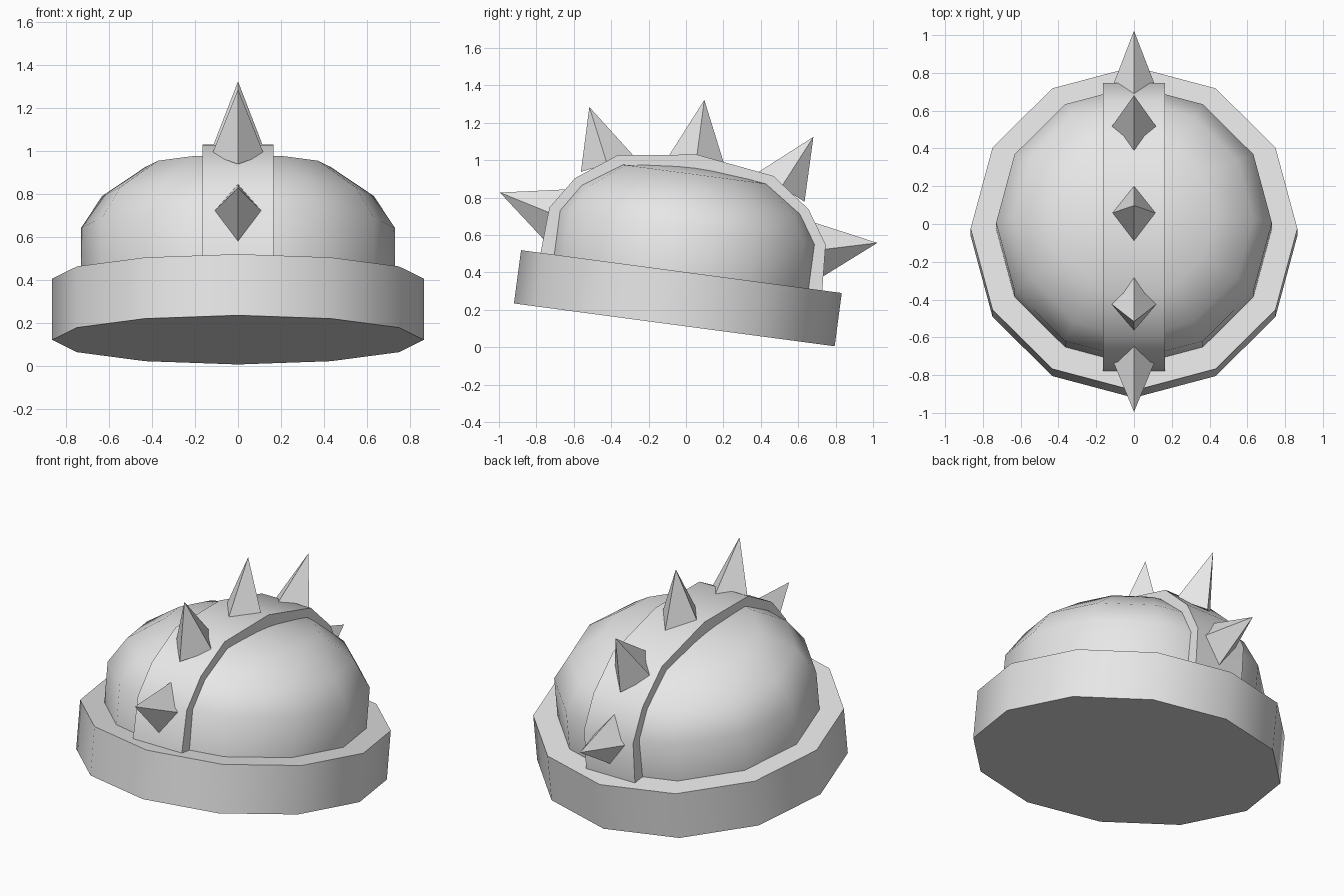
import bpy, bmesh, math
from mathutils import Matrix, Vector

cube = bpy.data.objects.get("Cube")
if cube:
    bpy.data.objects.remove(cube, do_unlink=True)

steel = bpy.data.materials.new("plain_grey")
steel.use_nodes = True
GREY = (0.8, 0.8, 0.8, 1)
steel.diffuse_color = GREY
steel.node_tree.nodes["Principled BSDF"].inputs["Base Color"].default_value = GREY

# The whole helmet leans towards its back
TILT = Matrix.Translation((0, -0.0625, 0.12)) @ Matrix.Rotation(math.radians(-7.6), 4, "X")
SIDES = 12


def finish(name, bm, smooth=None):
    bmesh.ops.recalc_face_normals(bm, faces=bm.faces[:])
    bm.transform(TILT)
    mesh = bpy.data.meshes.new(name)
    bm.to_mesh(mesh)
    bm.free()
    mesh.materials.append(steel)
    obj = bpy.data.objects.new(name, mesh)
    bpy.context.collection.objects.link(obj)
    if smooth:
        bpy.ops.object.select_all(action="DESELECT")
        obj.select_set(True)
        bpy.context.view_layer.objects.active = obj
        bpy.ops.object.shade_smooth_by_angle(angle=math.radians(smooth))


def lathe(name, profile, apex=None, smooth=45):
    """Stack rings of (radius, height), closed by a flat cap or an apex."""
    bm = bmesh.new()
    rings = []
    for r, z in profile:
        rings.append([bm.verts.new((r * math.cos(a), r * math.sin(a), z))
                      for a in (math.tau * i / SIDES for i in range(SIDES))])
    for low, high in zip(rings, rings[1:]):
        for i in range(SIDES):
            j = (i + 1) % SIDES
            bm.faces.new((low[i], low[j], high[j], high[i]))
    bm.faces.new(rings[0][::-1])
    top = rings[-1]
    if apex is None:
        bm.faces.new(top)
    else:
        tip = bm.verts.new((0, 0, apex))
        for i in range(SIDES):
            bm.faces.new((top[i], top[(i + 1) % SIDES], tip))
    finish(name, bm, smooth)


# Brim and dome
lathe("brim", [(0.865, 0), (0.865, 0.287)])
lathe("dome", [(0.73, 0.28), (0.73, 0.525), (0.632, 0.675), (0.43, 0.812)], apex=0.865)


# Crest band running front to back over the dome
def arch(half):
    return [(-y, z) for y, z in half] + [(y, z) for y, z in half[-2::-1]]


outer = arch([(0.76, 0.28), (0.745, 0.533), (0.63, 0.707), (0.42, 0.859), (0, 0.918)])
inner = arch([(0.67, 0.28), (0.67, 0.51), (0.57, 0.66), (0.37, 0.79), (0, 0.84)])
HALF_WIDTH = 0.165
bm = bmesh.new()
sections = []
for (oy, oz), (iy, iz) in zip(outer, inner):
    sections.append([bm.verts.new(p) for p in (
        (-HALF_WIDTH, oy, oz), (HALF_WIDTH, oy, oz),
        (HALF_WIDTH, iy, iz), (-HALF_WIDTH, iy, iz))])
for a, b in zip(sections, sections[1:]):
    for i in range(4):
        j = (i + 1) % 4
        bm.faces.new((a[i], a[j], b[j], b[i]))
bm.faces.new(sections[0])
bm.faces.new(sections[-1][::-1])
finish("crest_band", bm, 40)


# Four-sided spikes standing on the band
def spike(name, y, z, lean):
    place = Matrix.Translation((0, y, z)) @ Matrix.Rotation(math.radians(-lean), 4, "X")
    bm = bmesh.new()
    base = [bm.verts.new(p) for p in
            ((0.122, 0, 0), (0, 0.147, 0), (-0.122, 0, 0), (0, -0.147, 0))]
    tip = bm.verts.new((0, 0, 0.318))
    for i in range(4):
        bm.faces.new((base[i], base[(i + 1) % 4], tip))
    bm.faces.new(base[::-1])
    bm.transform(place)
    finish(name, bm)


spike("top_spike", 0, 0.895, 0)
for label, side in (("front", -1), ("back", 1)):
    spike(label + "_upper_spike", side * 0.47, 0.806, side * 25)
    spike(label + "_lower_spike", side * 0.71, 0.498, side * 75.5)
